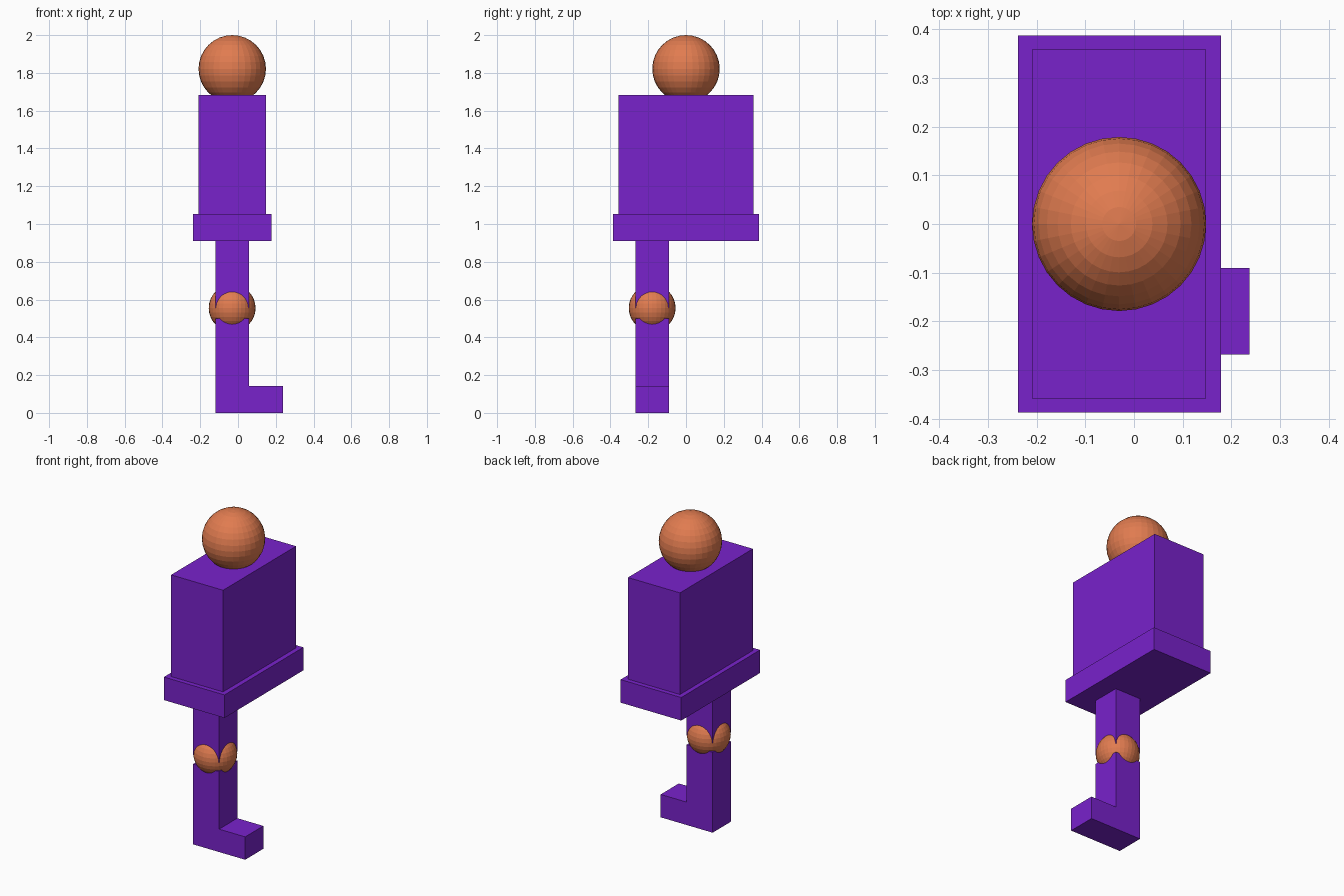
import bpy

if "Cube" in bpy.data.objects:
    bpy.data.objects.remove(bpy.data.objects["Cube"])


def material(name, color):
    mat = bpy.data.materials.new(name)
    mat.diffuse_color = color
    mat.use_nodes = True
    mat.node_tree.nodes["Principled BSDF"].inputs["Base Color"].default_value = mat.diffuse_color
    return mat


PURPLE = material("purple", (0.19, 0.016, 0.60, 1))
ORANGE = material("orange", (0.75, 0.20, 0.08, 1))


def box(name, x, y, z):
    """Box from (min, max) ranges on each axis."""
    ranges = (x, y, z)
    bpy.ops.mesh.primitive_cube_add(size=1, location=[(a + b) / 2 for a, b in ranges])
    ob = bpy.context.object
    ob.name = name
    ob.scale = [b - a for a, b in ranges]
    bpy.ops.object.transform_apply(location=False, rotation=False, scale=True)
    ob.data.materials.append(PURPLE)


def ball(name, radius, location):
    bpy.ops.mesh.primitive_uv_sphere_add(segments=32, ring_count=16,
                                         radius=radius, location=location)
    ob = bpy.context.object
    ob.name = name
    ob.data.materials.append(ORANGE)


# Head, torso and hips
ball("head", 0.1785, (-0.0305, 0, 1.8215))
box("torso", (-0.209, 0.148), (-0.358, 0.358), (1.053, 1.684))
box("hips", (-0.238, 0.178), (-0.387, 0.387), (0.91, 1.053))

# Single leg: two segments with a gap bridged by the knee ball
LEG_X, LEG_Y = (-0.12, 0.058), (-0.268, -0.09)
box("upper_leg", LEG_X, LEG_Y, (0.555, 0.91))
ball("knee", 0.124, (-0.031, -0.179, 0.555))
box("lower_leg", LEG_X, LEG_Y, (0.142, 0.499))

# Foot pointing towards +x
box("foot", (-0.12, 0.237), LEG_Y, (0, 0.142))
